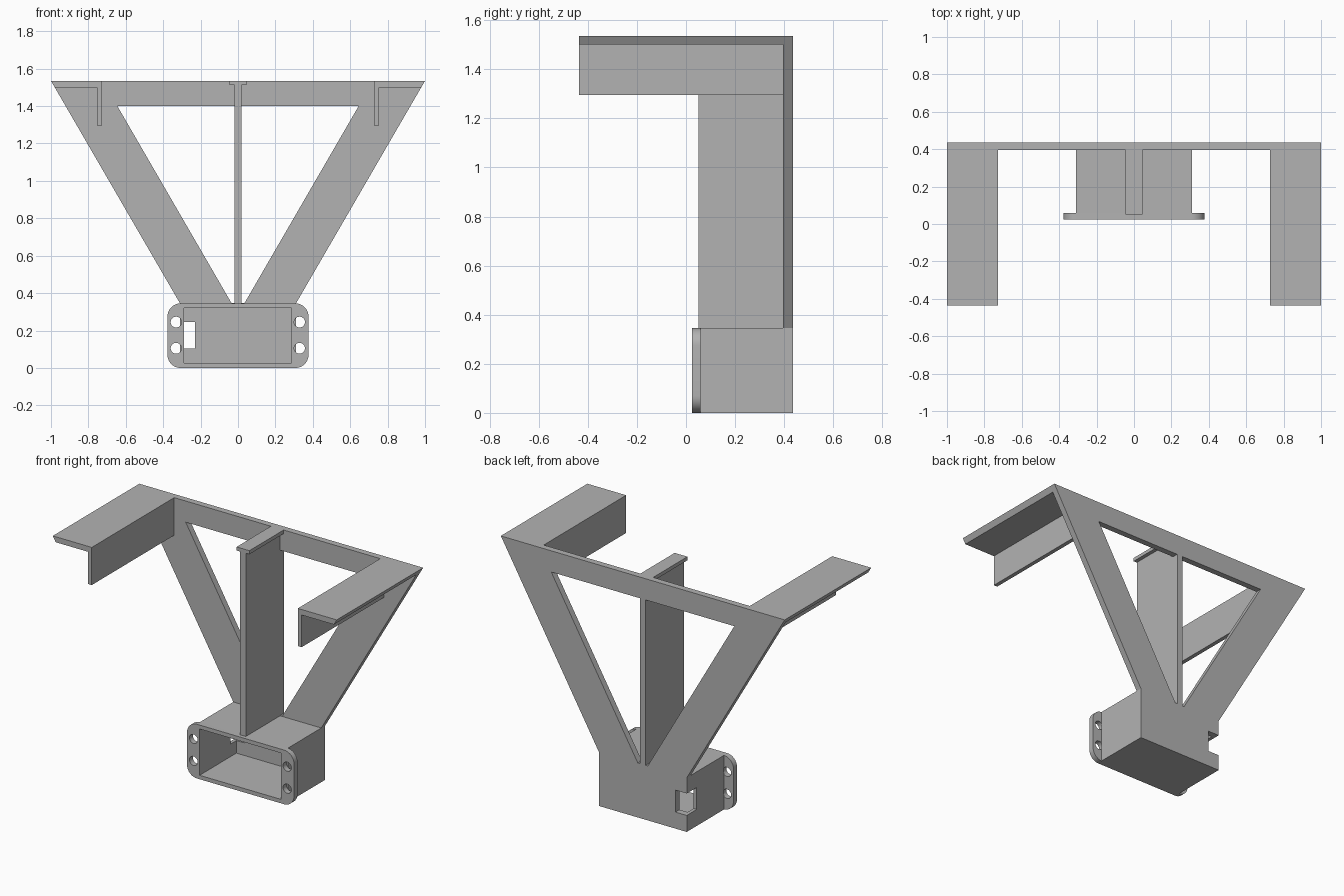
import bpy, bmesh, math

default = bpy.data.objects.get("Cube")
if default:
    bpy.data.objects.remove(default, do_unlink=True)

grey = bpy.data.materials.new("plain_grey")
grey.use_nodes = True
colour = (0.45, 0.45, 0.45, 1)
grey.diffuse_color = colour
grey.node_tree.nodes["Principled BSDF"].inputs["Base Color"].default_value = colour


def prism(name, outline, y0, y1):
    """Extrude an (x, z) outline from y0 to y1."""
    bm = bmesh.new()
    face = bm.faces.new([bm.verts.new((x, y0, z)) for x, z in outline])
    extruded = bmesh.ops.extrude_face_region(bm, geom=[face])
    moved = [v for v in extruded["geom"] if isinstance(v, bmesh.types.BMVert)]
    bmesh.ops.translate(bm, verts=moved, vec=(0, y1 - y0, 0))
    bmesh.ops.recalc_face_normals(bm, faces=bm.faces)
    mesh = bpy.data.meshes.new(name)
    bm.to_mesh(mesh)
    bm.free()
    mesh.materials.append(grey)
    obj = bpy.data.objects.new(name, mesh)
    bpy.context.collection.objects.link(obj)
    return obj


def rect(x0, x1, z0, z1):
    return [(x0, z0), (x1, z0), (x1, z1), (x0, z1)]


def arc(cx, cz, r, start, sweep, steps):
    angles = [math.radians(start + sweep * i / steps) for i in range(steps + 1)]
    return [(cx + r * math.cos(a), cz + r * math.sin(a)) for a in angles]


def activate(obj):
    bpy.ops.object.select_all(action="DESELECT")
    obj.select_set(True)
    bpy.context.view_layer.objects.active = obj


def cut(obj, outline, y0, y1):
    """Cut a prism out of obj and discard the cutter."""
    cutter = prism("cutter", outline, y0, y1)
    cutter.hide_render = True
    mod = obj.modifiers.new("cut", "BOOLEAN")
    mod.operation = "DIFFERENCE"
    mod.solver = "EXACT"
    mod.object = cutter
    activate(obj)
    bpy.ops.object.modifier_apply(modifier=mod.name)
    bpy.data.objects.remove(cutter, do_unlink=True)


def mirrored(outline, side):
    return [(side * x, z) for x, z in outline]


TOP, BOX_TOP = 1.535, 0.345
FRONT, FLANGE_BACK, PLATE_FRONT, BACK = 0.025, 0.06, 0.395, 0.435
cavity = rect(-0.288, 0.285, 0.025, 0.32)

# Open box with a notch through one rear corner
box = prism("housing_box", rect(-0.31, 0.31, 0, BOX_TOP), FLANGE_BACK, BACK)
cut(box, cavity, 0, PLATE_FRONT)
cut(box, rect(-0.4, -0.23, 0.105, 0.245), 0.335, 0.5)

# Rounded mounting flange with four screw holes
w, r = 0.377, 0.07
outline = []
for i, (cx, cz) in enumerate(rect(r - w, w - r, r, BOX_TOP - r)):
    outline += arc(cx, cz, r, 180 + 90 * i, 90, 10)
flange = prism("mounting_flange", outline, FRONT, FLANGE_BACK)
cut(flange, cavity, 0, 0.1)
for x in (-0.331, 0.329):
    for z in (0.105, 0.245):
        cut(flange, arc(x, z, 0.029, 0, 360, 32)[:-1], 0, 0.1)
activate(flange)
bpy.ops.object.shade_smooth_by_angle(angle=math.radians(30))

# Back truss plate with a triangular window on each side of the rib
truss = prism("truss_plate", [(-1, TOP), (-0.31, BOX_TOP), (0.31, BOX_TOP), (1, TOP)],
              PLATE_FRONT, BACK)
window = [(0.02, BOX_TOP + 0.002), (0.035, BOX_TOP + 0.002), (0.645, 1.4), (0.02, 1.4)]
for side in (-1, 1):
    cut(truss, mirrored(window, side), 0.3, 0.5)

# Central rib with a narrow cap
half_rib = [(0.02, BOX_TOP), (0.02, 1.512), (0.045, 1.512), (0.045, TOP)]
prism("centre_rib", half_rib + mirrored(half_rib, -1)[::-1], 0.05, PLATE_FRONT)

# Angled support arms reaching forward
arm = [(1, TOP), (0.98, 1.5), (0.753, 1.5), (0.753, 1.295), (0.726, 1.295), (0.726, TOP)]
for side, name in ((1, "left_arm"), (-1, "right_arm")):
    prism(name, mirrored(arm, side), -BACK, PLATE_FRONT)
